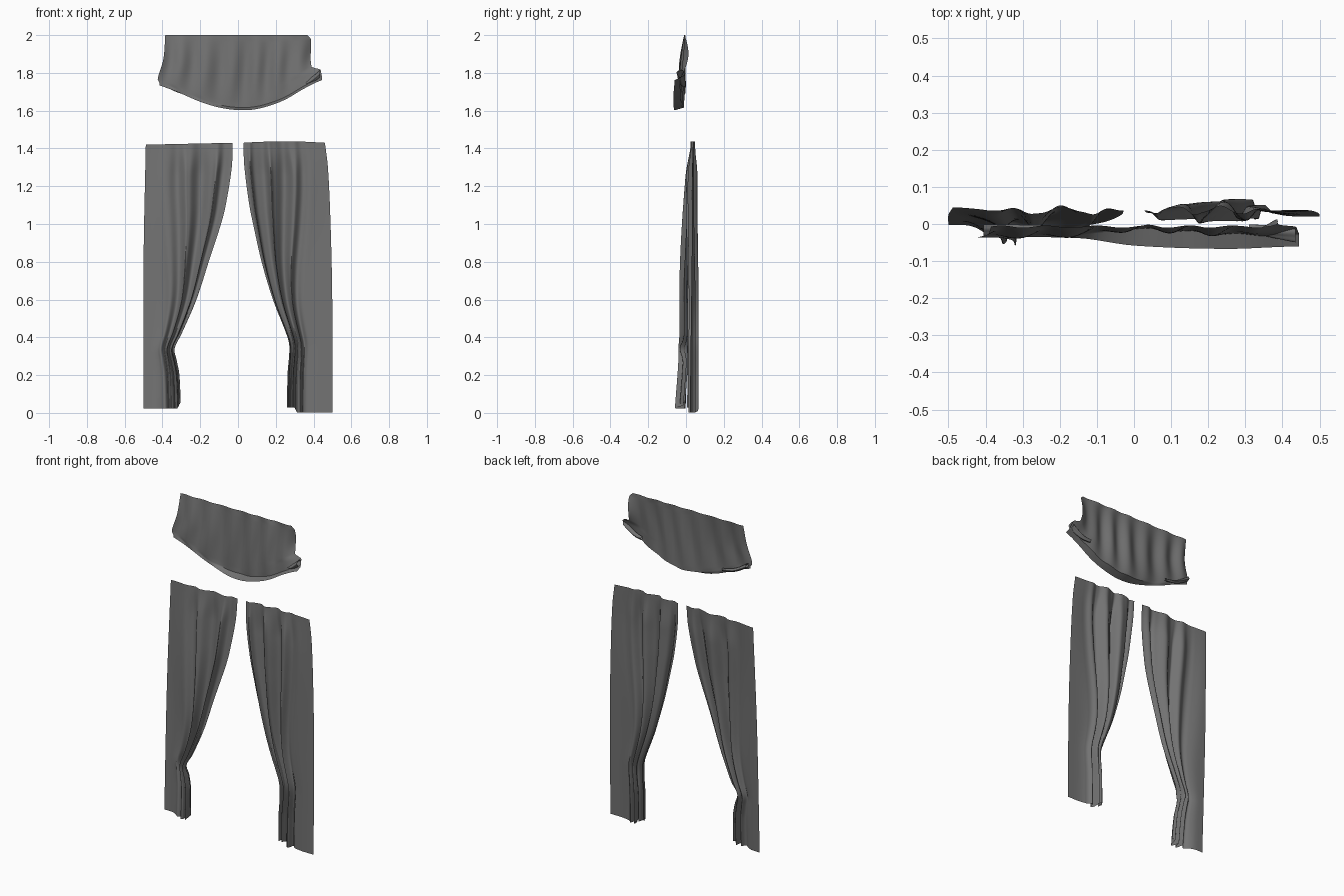
import bpy, bmesh
from math import sin, cos, pi, exp

cube = bpy.data.objects.get("Cube")
if cube:
    bpy.data.objects.remove(cube, do_unlink=True)

fabric = bpy.data.materials.new("grey fabric")
fabric.use_nodes = True
GREY = (0.17, 0.17, 0.17, 1)
fabric.diffuse_color = GREY
fabric.node_tree.nodes["Principled BSDF"].inputs["Base Color"].default_value = GREY


def lerp(a, b, t):
    return a + (b - a) * t


def ramp(a, b, t):
    t = min(max((t - a) / (b - a), 0), 1)
    return t * t * (3 - 2 * t)


def curve(points, t):
    """Smooth Hermite curve through (position, value) points."""
    t = min(max(t, points[0][0]), points[-1][0])

    def slope(i):
        a, b = points[max(i - 1, 0)], points[min(i + 1, len(points) - 1)]
        return (b[1] - a[1]) / (b[0] - a[0])

    for i in range(len(points) - 1):
        (x0, y0), (x1, y1) = points[i], points[i + 1]
        if t <= x1:
            h = x1 - x0
            s = (t - x0) / h
            w = s * s * (3 - 2 * s)
            return (lerp(y0, y1, w) + h * s * (1 - s) ** 2 * slope(i)
                    - h * s * s * (1 - s) * slope(i + 1))


def sheet(name, surface, nu, nv):
    """Cloth grid from surface(u, v), both running 0 to 1."""
    bm = bmesh.new()
    rows = [[bm.verts.new(surface(i / nu, j / nv)) for i in range(nu + 1)]
            for j in range(nv + 1)]
    for a, b in zip(rows, rows[1:]):
        for i in range(nu):
            bm.faces.new((a[i], b[i], b[i + 1], a[i + 1]))
    mesh = bpy.data.meshes.new(name)
    bm.to_mesh(mesh)
    bm.free()
    mesh.materials.append(fabric)
    obj = bpy.data.objects.new(name, mesh)
    bpy.context.collection.objects.link(obj)
    bpy.ops.object.select_all(action="DESELECT")
    bpy.context.view_layer.objects.active = obj
    obj.select_set(True)
    bpy.ops.object.shade_smooth_by_angle(angle=1.0)
    return obj


# Side curtains: a flat outer strip, and folds drawn together at the tie
def curtain(name, outer, inner, top, hem, squeeze, depth, edge_depth, folds, phase, swing, tie):
    def surface(u, v):
        z = lerp(top(u), hem(u), v)
        f = u ** lerp(1, squeeze, ramp(1.35, 0.4, z))
        x0, x1 = curve(outer, z), curve(inner, z)
        side = 1 if x0 > 0 else -1
        angle = 2 * pi * folds * u + phase + 0.6 * sin(5 * u + 2 * v)
        # folds are shallow at the heading and die out at both edges
        strength = ramp(0.15, 0.45, u) * ramp(1, 0.88, u) * lerp(0.4, 1, ramp(1.43, 1.25, z))
        x = lerp(x0, x1, f) + side * 0.01 * cos(angle) * strength * ramp(0.1, 0.6, z)
        y = lerp(curve(edge_depth, z), curve(depth, z), ramp(0, 0.3, u))
        y += swing * strength * (sin(angle) + 0.2 * sin(2.3 * angle + 1))
        # gathered bulge at the tie
        y -= tie * exp(-((z - 0.34) / 0.04) ** 2) * ramp(0.75, 1, u)
        return x, y, z
    return sheet(name, surface, 110, 90)


curtain("right_curtain",
        [(0, -0.50), (0.8, -0.50), (1.43, -0.488)],
        [(0, -0.302), (0.2, -0.31), (0.28, -0.325), (0.34, -0.336), (0.42, -0.298),
         (0.6, -0.22), (0.8, -0.155), (1.0, -0.09), (1.1, -0.065), (1.3, -0.033), (1.43, -0.028)],
        lambda u: 1.42 + 0.01 * u,
        lambda u: 0.022 + 0.03 * ramp(0.75, 1, u),
        0.42,
        [(0, -0.036), (0.35, -0.012), (0.7, -0.01), (1.0, 0.003), (1.43, 0.036)],
        [(0, -0.003), (1.43, 0.045)], 3.5, 0, 0.023, 0.02)

curtain("left_curtain",
        [(0, 0.50), (0.6, 0.499), (1.0, 0.49), (1.3, 0.476), (1.43, 0.46)],
        [(0, 0.26), (0.2, 0.262), (0.34, 0.272), (0.4, 0.262), (0.6, 0.185),
         (0.8, 0.125), (1.0, 0.08), (1.1, 0.06), (1.3, 0.034), (1.43, 0.028)],
        lambda u: 1.43 + 0.008 * sin(pi * u),
        lambda u: 0.002 + 0.026 * ramp(0.5, 0.65, u),
        0.38,
        [(0, 0.034), (0.6, 0.036), (1.2, 0.029), (1.43, 0.036)],
        [(0, 0.02), (1.43, 0.038)], 4, 0.5, 0.026, 0.008)

# Valance: pleated swag whose lower edge kicks forward into a narrow lip
SWAG = [(-0.42, 1.735), (-0.335, 1.705), (-0.2, 1.647), (-0.1, 1.617), (0, 1.603),
        (0.09, 1.607), (0.19, 1.634), (0.26, 1.665), (0.325, 1.708), (0.4, 1.762)]
HANG = [(-0.42, -0.034), (-0.15, -0.03), (0, -0.014), (0.25, -0.028), (0.4, -0.03)]
LIP = [(-0.42, -0.036), (-0.15, -0.038), (0, -0.058), (0.25, -0.067), (0.4, -0.06)]
LEFT_EDGE = [(0, -0.385), (0.5, -0.395), (0.92, -0.425), (1, -0.415)]
RIGHT_EDGE = [(0, 0.368), (0.1, 0.386), (0.6, 0.385), (1, 0.40)]


def swag_surface(u, v):
    w = min(v / 0.85, 1)
    kick = max((v - 0.85) / 0.15, 0)
    x = lerp(curve(LEFT_EDGE, w), curve(RIGHT_EDGE, w), u)
    flare = ramp(0.75, 0.82, w) * u ** 16
    bottom = lerp(-0.415, 0.40, u)
    z = lerp(2.0, curve(SWAG, bottom) + 0.014, w)
    angle = 2 * pi * 6 * u + 1.5 * (u - 0.5) * w + 0.5 * sin(9 * u)
    y = lerp(-0.007, curve(HANG, bottom), sin(pi / 2 * w))
    # the left-hand end hangs further back until its corner
    y += 0.03 * ramp(0.85, 1, u) * sin(pi * w)
    y += (0.003 + 0.007 * sin(pi * w)) * sin(angle)
    # forward lip
    y = lerp(y, curve(LIP, bottom), kick)
    z -= 0.014 * kick
    return x + 0.045 * flare, y, z


sheet("valance", swag_surface, 110, 60)


# Crumpled gathers behind the two valance corners
def gather(name, start, end, r0, r1):
    def surface(u, v):
        a = 2 * pi * u
        r = lerp(r0, r1, v) * (1 + 0.12 * sin(4 * a + 3 * v))
        x, y, z = (lerp(p, q, v) for p, q in zip(start, end))
        return x, y + r * cos(a), z + r * 0.9 * sin(a) - 0.015 * sin(pi * v)
    return sheet(name, surface, 40, 10)


gather("left_gather", (0.31, -0.012, 1.735), (0.435, -0.028, 1.797), 0.01, 0.02)
gather("right_gather", (-0.24, -0.012, 1.69), (-0.405, -0.016, 1.757), 0.008, 0.014)
